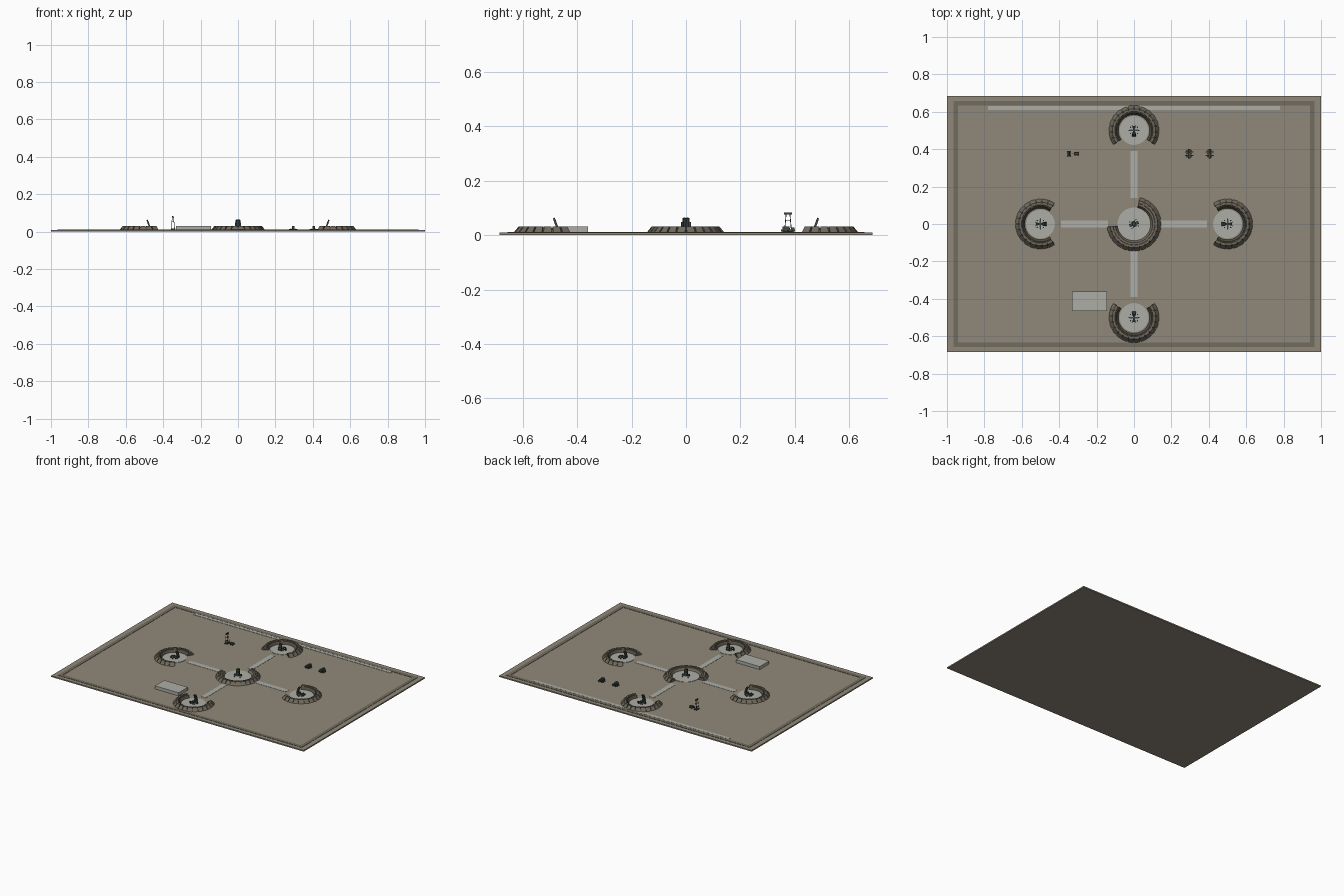
import bpy, bmesh
from math import radians, cos, sin
from mathutils import Matrix, Vector

if "Cube" in bpy.data.objects:
    bpy.data.objects.remove(bpy.data.objects["Cube"])

Z = 0.009  # top of ground slab


def mat(name, r, g, b):
    m = bpy.data.materials.new(name)
    m.diffuse_color = (r, g, b, 1)
    m.use_nodes = True
    m.node_tree.nodes["Principled BSDF"].inputs["Base Color"].default_value = m.diffuse_color
    return m


EARTH = mat("earth", .28, .25, .195)
TRACK = mat("track", .17, .15, .115)
PAVE = mat("pavement", .42, .42, .38)
BERM = mat("berm_dark", .09, .08, .06)
BERM_TOP = mat("berm_mid", .16, .14, .105)
GREEN = mat("vehicle_green", .05, .065, .05)
BLACK = mat("rubber", .02, .022, .02)


def finish(bm, name, material, M=Matrix()):
    bmesh.ops.recalc_face_normals(bm, faces=bm.faces)
    me = bpy.data.meshes.new(name)
    bm.to_mesh(me)
    bm.free()
    me.materials.append(material)
    ob = bpy.data.objects.new(name, me)
    ob.matrix_world = M
    bpy.context.collection.objects.link(ob)
    return ob


def add_box(bm, c, s, tilt=0):
    bmesh.ops.create_cube(bm, size=1, matrix=Matrix.Translation(c)
                          @ Matrix.Rotation(tilt, 4, 'Y') @ Matrix.Diagonal((*s, 1)))


def boxes(name, material, items, M=Matrix()):
    bm = bmesh.new()
    for it in items:
        add_box(bm, *it)
    return finish(bm, name, material, M)


def add_cyl(bm, c, r, h, n=12, axis='Z'):
    R = Matrix.Rotation(radians(90), 4, 'X') if axis == 'Y' else Matrix()
    bmesh.ops.create_cone(bm, cap_ends=True, segments=n, radius1=r, radius2=r,
                          depth=h, matrix=Matrix.Translation(c) @ R)


def add_arc(bm, profile, a0, a1, n):
    # sweep a closed (radius, z) profile around z and cap both ends
    rings = []
    for i in range(n + 1):
        a = radians(a0 + (a1 - a0) * i / n)
        rings.append([bm.verts.new((r * cos(a), r * sin(a), z)) for r, z in profile])
    k = len(profile)
    for p, q in zip(rings, rings[1:]):
        for j in range(k):
            bm.faces.new((p[j], p[(j + 1) % k], q[(j + 1) % k], q[j]))
    bm.faces.new(rings[0])
    bm.faces.new(rings[-1])


def place(x, y, deg=0):
    return Matrix.Translation((x, y, 0)) @ Matrix.Rotation(radians(deg), 4, 'Z')


def berm(name, M, r_in, r_out, half_gap, count, core, blocks):
    # opening faces local -x
    span = 180 - half_gap
    bm = bmesh.new()
    add_arc(bm, [(r_in, Z - .002), (r_in + .012, .026), (r_out - .022, .026), (r_out - .004, Z - .002)],
            -span, span, 40)
    finish(bm, name + "_core", core, M)
    bm = bmesh.new()
    step = 2 * span / count
    for i in range(count):
        a = -span + i * step
        add_arc(bm, [(r_out - .04, Z), (r_out - .032, .031), (r_out - .018, .031), (r_out, Z)],
                a + step * .08, a + step * .92, 2)
    finish(bm, name + "_blocks", blocks, M)


def pad(name, M, r):
    bm = bmesh.new()
    add_cyl(bm, (0, 0, Z + .0005), r, .004, 40)
    finish(bm, name, PAVE, M)


def wheels(name, M, xs, y, r, z0):
    bm = bmesh.new()
    for x in xs:
        for s in (-1, 1):
            add_cyl(bm, (x, s * y, z0 + r), r, .004, 10, 'Y')
    finish(bm, name, BLACK, M)


# ground slab, perimeter track and roads
boxes("ground_slab", EARTH, [((0, 0, Z / 2), (2, 1.37, Z))])
ring = boxes("perimeter_track", TRACK,
             [((0, s * .645, Z + .0005), (1.93, .024, .003)) for s in (-1, 1)] +
             [((s * .953, 0, Z + .0005), (.024, 1.28, .003)) for s in (-1, 1)])
boxes("rear_road", PAVE, [((0, .621, Z + .0005), (1.56, .022, .003))])
boxes("cross_roads", PAVE,
      [((s * .265, 0, Z), (.25, .036, .003)) for s in (-1, 1)] +
      [((0, s * .265, Z), (.036, .25, .003)) for s in (-1, 1)])

# four launcher positions, each open toward the centre
for i, tag in enumerate(("east", "north", "west", "south")):
    a = radians(90 * i)
    M = place(.5 * cos(a), .5 * sin(a), 90 * i)
    pad(tag + "_pad", M, .077)
    berm(tag + "_berm", M, .083, .134, 55, 16, BERM, BERM_TOP)
    boxes(tag + "_launcher_chassis", GREEN, [
        ((-.003, 0, .019), (.056, .012, .005)),
        ((.0, 0, .016), (.008, .05, .003)),
        ((-.02, 0, .024), (.014, .018, .008))], M)
    boxes(tag + "_outrigger_feet", BLACK,
          [((x, s * y, .014), (.006, .006, .006)) for x, y in ((.0, .027), (-.017, .018), (.017, .018))
           for s in (-1, 1)], M)
    wheels(tag + "_launcher_wheels", M, (-.022, .022), .009, .005, .011)
    # leaning launch tubes
    boxes(tag + "_launch_tubes", GREEN,
          [((-.021, s * .0055, .044), (.008, .009, .04), radians(20)) for s in (-1, 1)], M)

# central radar position, open to the back left
M = place(0, 0, -48)
pad("radar_pad", place(0, 0), .088)
berm("radar_berm", M, .088, .145, 54, 18, BERM_TOP, BERM_TOP)
R = place(0, 0, 20)
boxes("radar_vehicle", GREEN, [
    ((0, 0, .021), (.052, .016, .008)),
    ((0, 0, .035), (.02, .032, .026)),
    ((0, 0, .055), (.018, .022, .016))], R)
boxes("radar_feet", BLACK, [((sx * .018, sy * .018, .014), (.006, .006, .006))
                            for sx in (-1, 1) for sy in (-1, 1)], R)

# storage building
boxes("building", PAVE, [((-.2385, -.4125, .02), (.187, .105, .022))])

# two support vehicles
for i, x in enumerate((.295, .405)):
    M = place(x, .375, 90)
    boxes(f"truck_{i}_body", GREEN, [
        ((0, 0, .017), (.05, .014, .006)),
        ((.017, 0, .024), (.012, .014, .01)),
        ((-.007, 0, .025), (.026, .015, .012))], M)
    wheels(f"truck_{i}_wheels", M, (-.016, 0, .016), .011, .0045, Z)
    boxes(f"truck_{i}_supports", BLACK, [((xx, 0, .012), (.005, .044, .004)) for xx in (-.009, .009)], M)

# lattice mast with antenna and its trailer
M = place(-.348, .375)
bm = bmesh.new()
for sx in (-1, 1):
    for sy in (-1, 1):
        p, q = Vector((sx * .010, sy * .013, Z)), Vector((sx * .003, sy * .007, .078))
        d = q - p
        bmesh.ops.create_cube(bm, size=1, matrix=Matrix.Translation((p + q) / 2)
                              @ d.to_track_quat('Z', 'Y').to_matrix().to_4x4()
                              @ Matrix.Diagonal((.002, .002, d.length, 1)))
for z, w in ((.03, .020), (.055, .016)):
    add_box(bm, (0, 0, z), (w * .5, w, .0015))
add_box(bm, (0, 0, .08), (.008, .028, .008))
finish(bm, "antenna_mast", GREEN, M)
boxes("mast_base", GREEN, [((0, 0, .013), (.02, .03, .006))], M)
M = place(-.308, .375)
boxes("mast_trailer", GREEN, [((0, 0, .02), (.026, .014, .012)), ((-.018, 0, .015), (.014, .004, .003))], M)
wheels("mast_trailer_wheels", M, (-.007, .007), .008, .004, Z)
